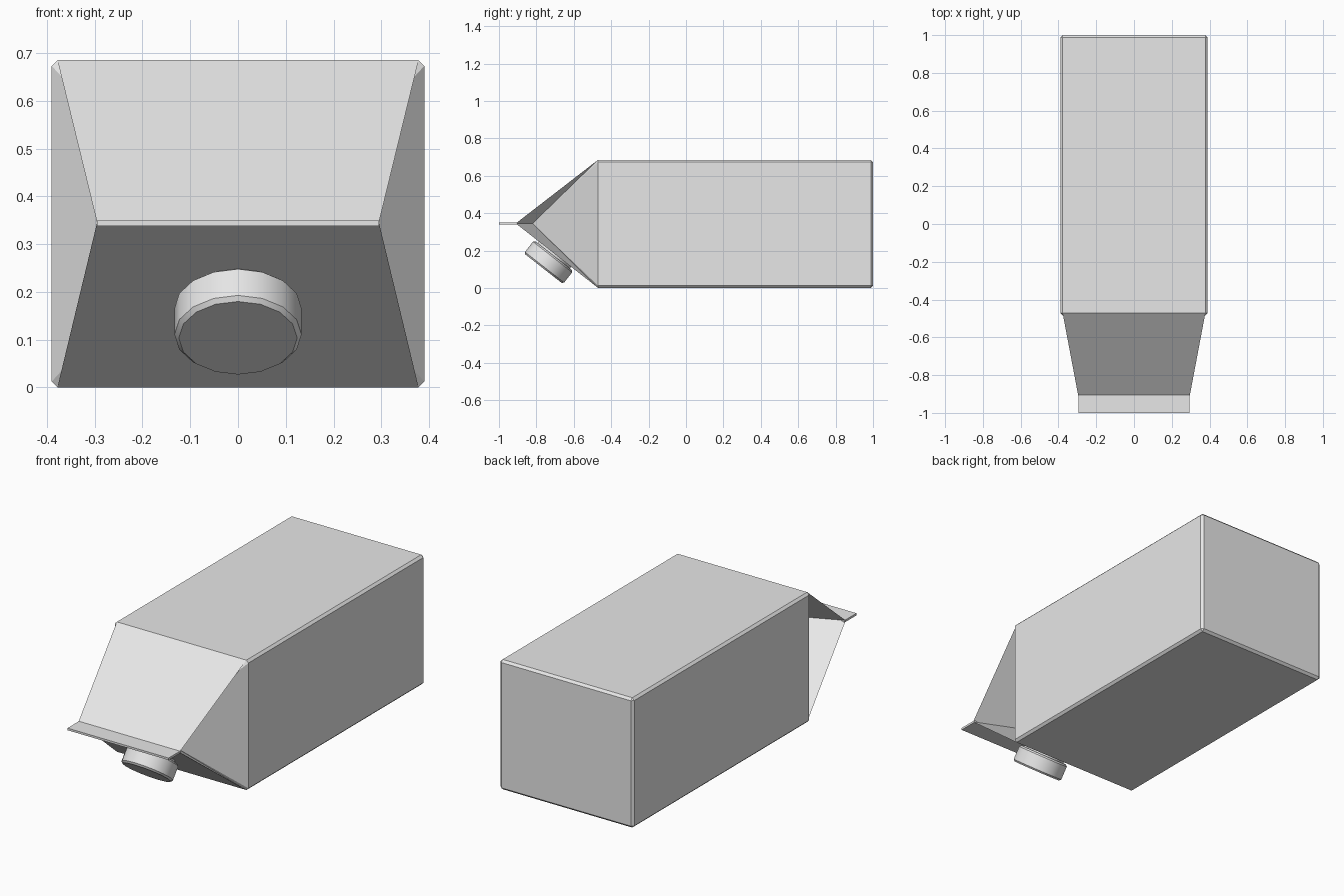
import bpy, bmesh
from mathutils import Vector, Matrix

cube = bpy.data.objects.get("Cube")
if cube:
    bpy.data.objects.remove(cube, do_unlink=True)

W, H, FRONT, BACK = 0.39, 0.685, -0.47, 1.0   # half width, height, depth limits
MID, TIP_Y, TIP_X = 0.345, -0.91, 0.295       # fold line of the gable
BEVEL = 0.012

mat = bpy.data.materials.new("light_grey_card")
mat.use_nodes = True
grey = (0.8, 0.8, 0.8, 1)
mat.diffuse_color = grey
mat.node_tree.nodes["Principled BSDF"].inputs["Base Color"].default_value = grey


def finish(name, bm):
    bmesh.ops.recalc_face_normals(bm, faces=bm.faces[:])
    mesh = bpy.data.meshes.new(name)
    bm.to_mesh(mesh)
    bm.free()
    mesh.materials.append(mat)
    obj = bpy.data.objects.new(name, mesh)
    bpy.context.collection.objects.link(obj)
    return obj


def box(lo, hi):
    lo, hi = Vector(lo), Vector(hi)
    bm = bmesh.new()
    bmesh.ops.create_cube(bm, size=1)
    bmesh.ops.scale(bm, vec=hi - lo, verts=bm.verts)
    bmesh.ops.translate(bm, vec=(lo + hi) / 2, verts=bm.verts)
    return bm


# Carton body, chamfered everywhere except around its front end
bm = box((-W, FRONT, 0), (W, BACK, H))
edges = [e for e in bm.edges if max(v.co.y for v in e.verts) > 0]
bmesh.ops.bevel(bm, geom=edges, offset=BEVEL, segments=1, affect='EDGES')
front = [f for f in bm.faces if f.normal.y < -0.9]
bmesh.ops.delete(bm, geom=front, context='FACES_ONLY')
finish("carton_body", bm)

# Gable: two sloping panels with side gussets folded inwards
bm = bmesh.new()
rows = {}
for s in (-1, 1):
    tip = bm.verts.new((s * TIP_X, TIP_Y, MID))
    apex = bm.verts.new((s * 0.09, -0.82, MID))
    wall = []
    for z, d in ((0, 1), (H, -1)):
        corner = bm.verts.new((s * (W - BEVEL), FRONT, z))
        side = bm.verts.new((s * W, FRONT, z + d * BEVEL))
        bm.faces.new((corner, tip, apex))
        bm.faces.new((corner, apex, side))
        wall.append(side)
        rows[s, z] = corner, tip
    bm.faces.new((wall[0], wall[1], apex))
for z in (0, H):
    (c0, t0), (c1, t1) = rows[-1, z], rows[1, z]
    bm.faces.new((c0, c1, t1, t0))
finish("folded_gable", bm)

# Flat sealing lip along the fold line
finish("sealing_lip", box((-TIP_X, -1, 0.338), (TIP_X, TIP_Y + 0.01, 0.349)))

# Screw cap and neck, square to the lower gable panel
axis = Vector((0, TIP_Y - FRONT, 0)).cross(Vector((1, 0, 0)))
axis = Vector((0, -MID, TIP_Y - FRONT)).normalized()
turn = axis.to_track_quat('Z', 'X').to_matrix().to_4x4()


def disc(name, centre, radius, depth, chamfer):
    bm = bmesh.new()
    bmesh.ops.create_cone(bm, cap_ends=True, segments=16, radius1=radius,
                          radius2=radius, depth=depth)
    if chamfer:
        rims = [e for e in bm.edges if abs(e.verts[0].co.z - e.verts[1].co.z) < 1e-4]
        bmesh.ops.bevel(bm, geom=rims, offset=chamfer, segments=1, affect='EDGES')
    bmesh.ops.transform(bm, matrix=Matrix.Translation(centre) @ turn, verts=bm.verts)
    obj = finish(name, bm)
    bpy.ops.object.select_all(action='DESELECT')
    obj.select_set(True)
    bpy.context.view_layer.objects.active = obj
    bpy.ops.object.shade_smooth_by_angle(angle=0.6)


cap = Vector((0, -0.735, 0.138))
disc("screw_cap", cap, 0.133, 0.088, 0.009)
disc("cap_neck", cap - axis * 0.045, 0.11, 0.03, 0)
